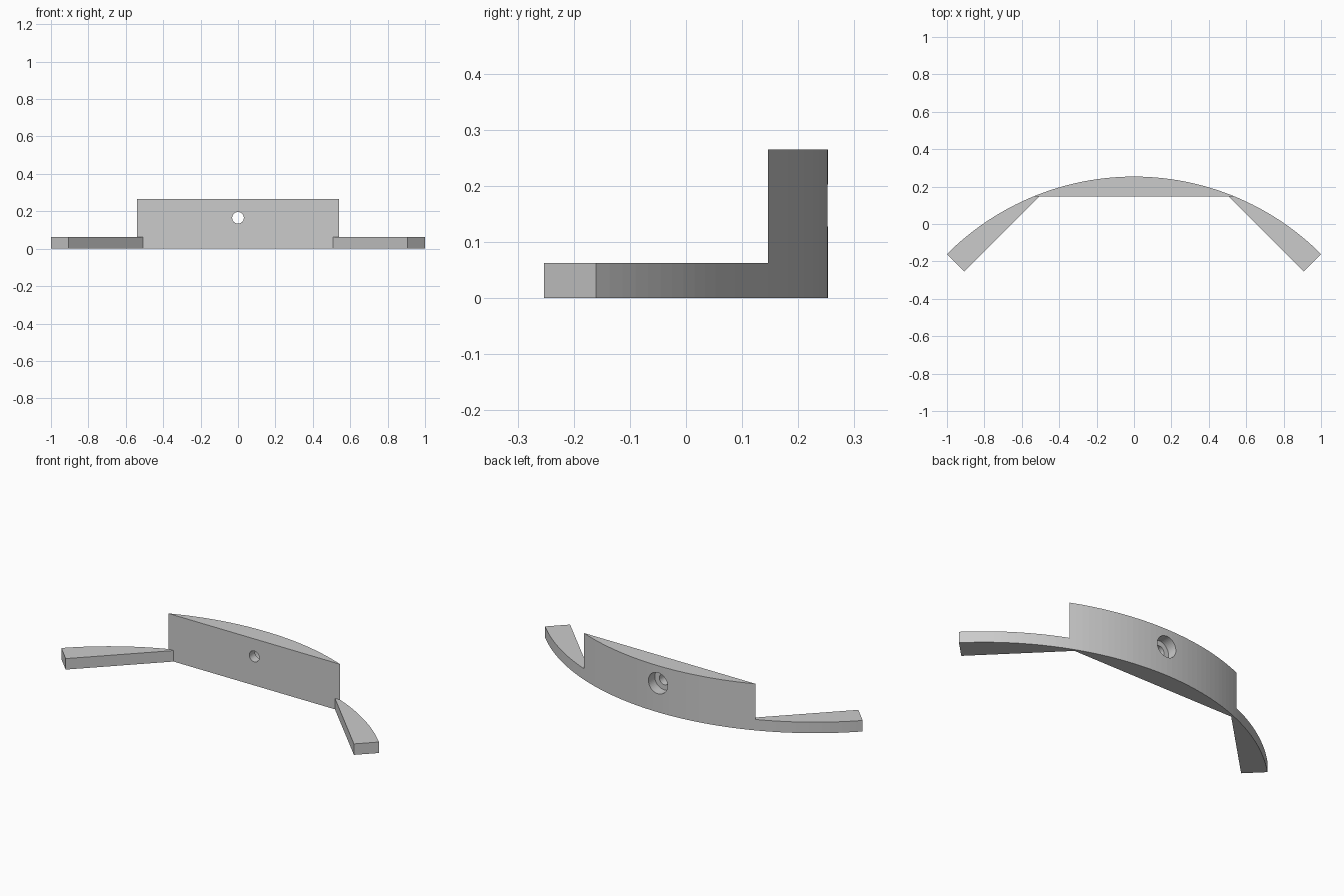
import bpy, bmesh, math
from mathutils import Matrix

if "Cube" in bpy.data.objects:
    bpy.data.objects.remove(bpy.data.objects["Cube"])

R_OUT = math.sqrt(2)      # radius of the curved back
R_IN = 1.283              # distance of the wing's flat inner side from the arc centre
CY = -(R_OUT + R_IN * math.sqrt(0.5)) / 2   # arc centre, centres the model on y
FLAT = R_OUT * math.cos(math.radians(22.5))  # flat front of the block, from arc centre
BLOCK_H, WING_H = 0.265, 0.0625
HOLE_Z = 0.165

grey = bpy.data.materials.new("light_grey")
grey.diffuse_color = (0.6, 0.6, 0.6, 1)
grey.use_nodes = True
grey.node_tree.nodes["Principled BSDF"].inputs["Base Color"].default_value = grey.diffuse_color


def arc(a0, a1, n):
    """Points on the curved back, angles in degrees measured from +y."""
    angles = [math.radians(a0 + (a1 - a0) * i / n) for i in range(n + 1)]
    return [(R_OUT * math.sin(a), R_OUT * math.cos(a)) for a in angles]


def finish(name, bm):
    bmesh.ops.recalc_face_normals(bm, faces=bm.faces)
    mesh = bpy.data.meshes.new(name)
    bm.to_mesh(mesh)
    bm.free()
    obj = bpy.data.objects.new(name, mesh)
    bpy.context.collection.objects.link(obj)
    mesh.materials.append(grey)
    return obj


def extrude_profile(name, points, height):
    bm = bmesh.new()
    face = bm.faces.new([bm.verts.new((x, y + CY, 0)) for x, y in points])
    top = bmesh.ops.extrude_face_region(bm, geom=[face])["geom"]
    verts = [v for v in top if isinstance(v, bmesh.types.BMVert)]
    bmesh.ops.translate(bm, verts=verts, vec=(0, 0, height))
    return finish(name, bm)


def drill(target, radius, y0, y1):
    """Cut a round hole along y from y0 to y1."""
    bm = bmesh.new()
    place = Matrix.Translation((0, (y0 + y1) / 2, HOLE_Z)) @ Matrix.Rotation(math.pi / 2, 4, 'X')
    bmesh.ops.create_cone(bm, cap_ends=True, segments=48, radius1=radius,
                          radius2=radius, depth=y1 - y0, matrix=place)
    cutter = finish("hole_cutter", bm)
    cutter.hide_render = True
    mod = target.modifiers.new("hole", 'BOOLEAN')
    mod.operation, mod.solver, mod.object = 'DIFFERENCE', 'EXACT', cutter
    bpy.context.view_layer.objects.active = target
    bpy.ops.object.modifier_apply(modifier=mod.name)
    bpy.data.objects.remove(cutter)


# Tall centre block: circular segment with flat front
block = extrude_profile("centre_block", arc(-22.5, 22.5, 32), BLOCK_H)
drill(block, 0.031, 0.0, 0.4)     # through hole
drill(block, 0.06, 0.195, 0.4)    # counterbore from the back

# Low wings, mirrored left and right
tip = R_IN * math.sqrt(0.5)
corner = (2 * tip - FLAT, FLAT)
wing = arc(22.5, 45, 16) + [(tip, tip), corner]
for side, s in (("right", 1), ("left", -1)):
    extrude_profile(side + "_wing", [(s * x, y) for x, y in wing], WING_H)
